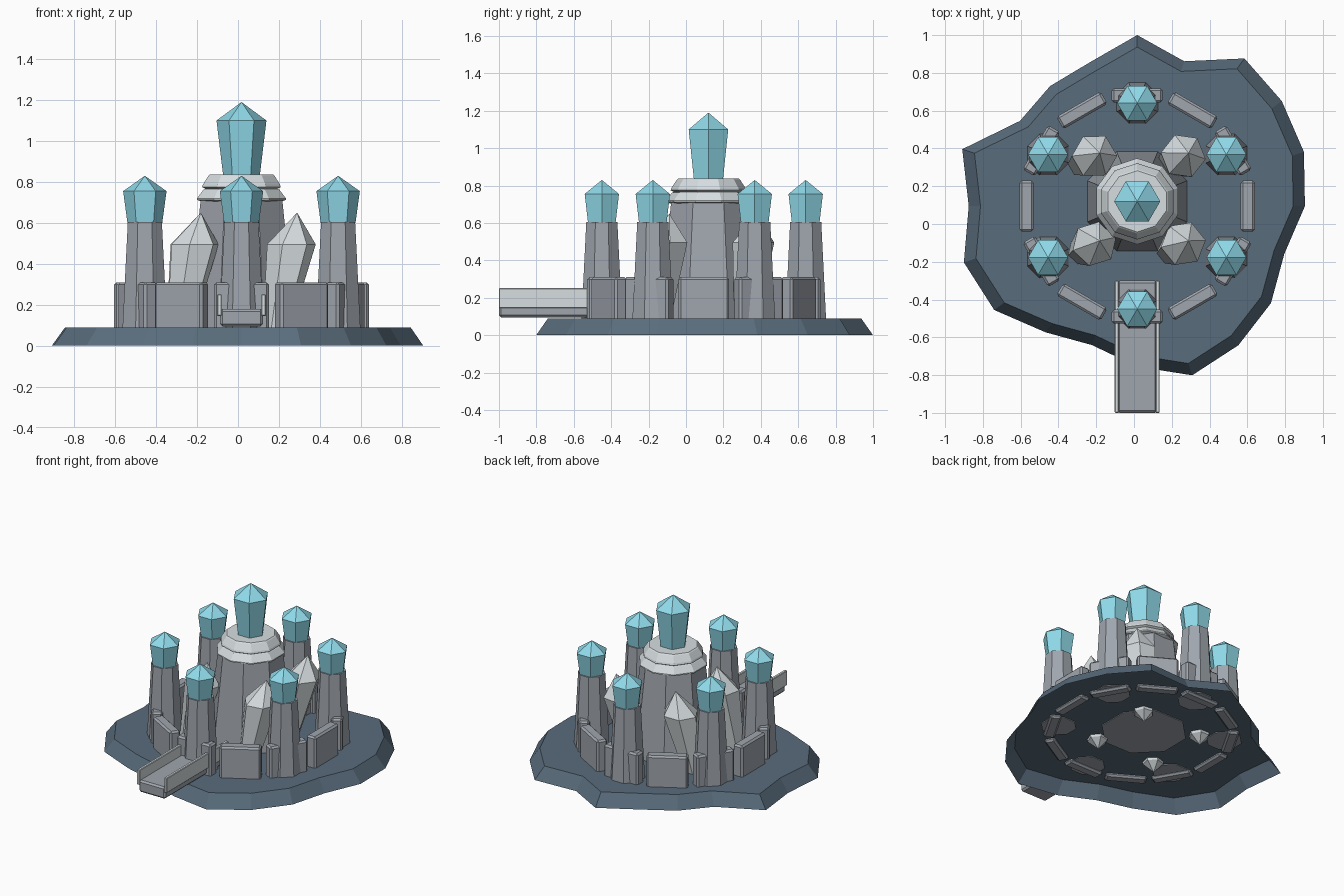
import bpy, bmesh
from math import sin, cos, radians, pi
from mathutils import Matrix

if "Cube" in bpy.data.objects:
    bpy.data.objects.remove(bpy.data.objects["Cube"])

CX, CY = 0.017, 0.095      # centre of the tower ring


def mat(name, col):
    m = bpy.data.materials.new(name)
    m.diffuse_color = (*col, 1)
    m.use_nodes = True
    m.node_tree.nodes["Principled BSDF"].inputs["Base Color"].default_value = m.diffuse_color
    return m


SLATE = mat("slate", (0.10, 0.15, 0.20))
STONE = mat("stone", (0.35, 0.38, 0.42))
PALE = mat("pale_stone", (0.68, 0.73, 0.75))
CYAN = mat("cyan_crystal", (0.28, 0.70, 0.82))


def finish(name, bm, m):
    bmesh.ops.recalc_face_normals(bm, faces=bm.faces)
    me = bpy.data.meshes.new(name)
    bm.to_mesh(me)
    bm.free()
    me.materials.append(m)
    ob = bpy.data.objects.new(name, me)
    bpy.context.collection.objects.link(ob)
    return ob


def turned(name, rings, sides, centre, m, phase=0.0, lean=(0, 0)):
    """Faceted solid from (radius, z) rings; radius 0 makes a point."""
    bm = bmesh.new()
    z0 = rings[0][1]
    loops = []
    for r, z in rings:
        x = centre[0] + lean[0] * (z - z0)
        y = centre[1] + lean[1] * (z - z0)
        n = sides if r > 0 else 1
        loops.append([bm.verts.new((x + r * cos(phase + 2 * pi * i / sides),
                                    y + r * sin(phase + 2 * pi * i / sides), z))
                      for i in range(n)])
    for a, b in zip(loops, loops[1:]):
        for i in range(sides):
            j = (i + 1) % sides
            if len(a) == 1:
                bm.faces.new((a[0], b[j], b[i]))
            elif len(b) == 1:
                bm.faces.new((a[i], a[j], b[0]))
            else:
                bm.faces.new((a[i], a[j], b[j], b[i]))
    for end in (loops[0], loops[-1]):
        if len(end) > 1:
            bm.faces.new(end)
    return finish(name, bm, m)


def box(name, lo, hi, m, bevel=0.0, matrix=Matrix()):
    bm = bmesh.new()
    bmesh.ops.create_cube(bm, size=1)
    for v in bm.verts:
        v.co = [l + (h - l) * (c + 0.5) for l, h, c in zip(lo, hi, v.co)]
    if bevel:
        bmesh.ops.bevel(bm, geom=bm.edges[:], offset=bevel, segments=1, affect='EDGES')
    bm.transform(matrix)
    return finish(name, bm, m)


# irregular rock island: sloped rim and top, open underneath
radii = [0.888, 0.928, 0.946, 0.966, 0.806, 0.905, 0.802, 0.785, 0.767, 0.974,
         0.892, 0.965, 0.936, 0.826, 0.774, 0.85, 0.942, 0.911, 0.875, 0.819]
bm = bmesh.new()
low, top = [[bm.verts.new((CX + s * r * cos(radians(18 * i)),
                           CY + s * r * sin(radians(18 * i)), z))
             for i, r in enumerate(radii)] for s, z in ((1, 0), (0.93, 0.09))]
for i in range(20):
    j = (i + 1) % 20
    bm.faces.new((low[i], low[j], top[j], top[i]))
bm.faces.new(top)
finish("island_base", bm, SLATE)

# central keep, stepped cap and large crystal
hub = (CX, 0.12)
turned("keep_body", [(0.285, 0.085), (0.215, 0.72)], 8, hub, STONE, pi / 8)
turned("keep_cap", [(0.19, 0.70), (0.228, 0.712), (0.228, 0.72), (0.195, 0.762),
                    (0.185, 0.766), (0.202, 0.775), (0.198, 0.787), (0.17, 0.83),
                    (0.162, 0.837)], 10, hub, PALE, pi / 2)
turned("keep_crystal", [(0.09, 0.835), (0.122, 1.10), (0, 1.19)], 6, hub, CYAN)

# six ring towers with crystal tops
for k in range(6):
    a = radians(30 + 60 * k)
    c = (CX + 0.545 * cos(a), CY + 0.545 * sin(a))
    turned(f"tower_{k}", [(0.118, 0.085), (0.09, 0.605)], 8, c, STONE, pi / 8)
    turned(f"tower_crystal_{k}", [(0.085, 0.60), (0.106, 0.755), (0, 0.83)], 6, c, CYAN)

# twelve wall segments around the ring
for k in range(12):
    m = Matrix.Translation((CX, CY, 0)) @ Matrix.Rotation(radians(30 * k), 4, 'Z')
    box(f"wall_{k}", (0.548, -0.135, 0.07), (0.623, 0.135, 0.31), STONE, 0.012, m)

# four leaning pale crystals around the keep
for k, (x, y) in enumerate([(-0.21, -0.105), (0.26, -0.105), (-0.21, 0.36), (0.26, 0.36)]):
    lean = (0.18, 0.1)
    base = (x - lean[0] * 0.47, y - lean[1] * 0.47)
    turned(f"shard_{k}", [(0, 0.02), (0.066, 0.075), (0.12, 0.495), (0, 0.65)],
           6, base, PALE, 0.3 + 0.9 * k, lean)

# entrance bridge with side rails
box("bridge_deck", (CX - 0.105, -1.0, 0.095), (CX + 0.105, -0.3, 0.18), STONE, 0.012)
for s, side in ((-1, "left"), (1, "right")):
    x = CX + s * 0.108
    box(f"bridge_rail_{side}", (x - 0.011, -1.0, 0.145), (x + 0.011, -0.3, 0.252), PALE, 0.004)
